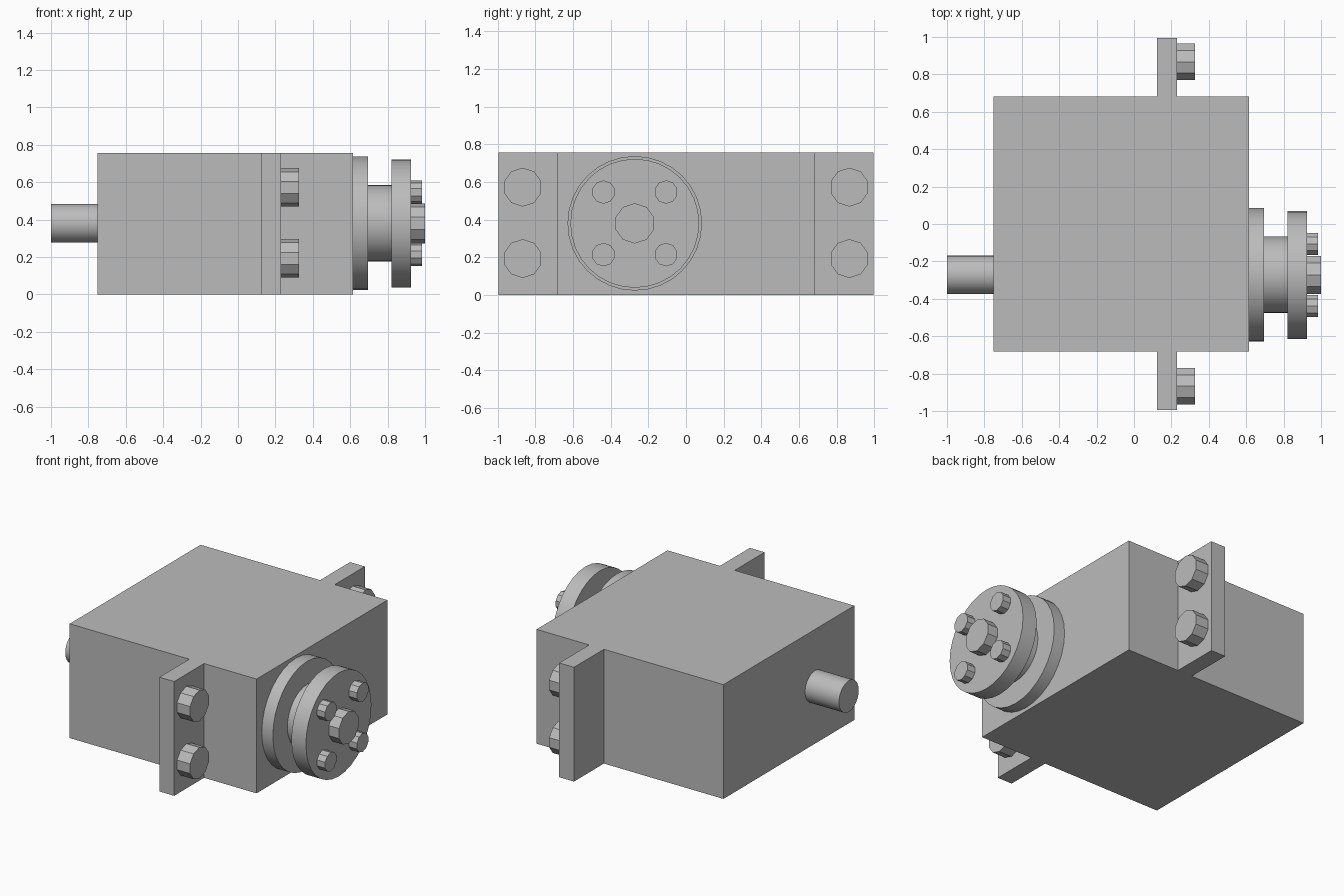
import bpy, bmesh, math
from mathutils import Matrix

cube = bpy.data.objects.get("Cube")
if cube:
    bpy.data.objects.remove(cube)

grey = bpy.data.materials.new("plain grey")
grey.use_nodes = True
tone = (0.5, 0.5, 0.5, 1)
grey.diffuse_color = tone
grey.node_tree.nodes["Principled BSDF"].inputs["Base Color"].default_value = tone

HEIGHT = 0.755
AXIS_Y, AXIS_Z = -0.272, 0.38


def add_object(name, bm):
    bmesh.ops.recalc_face_normals(bm, faces=bm.faces)
    mesh = bpy.data.meshes.new(name)
    bm.to_mesh(mesh)
    bm.free()
    mesh.materials.append(grey)
    obj = bpy.data.objects.new(name, mesh)
    bpy.context.collection.objects.link(obj)
    return obj


def x_cylinder(name, x0, x1, y, z, radius, sides=32, smooth=True):
    """Cylinder along x, with one vertex pointing straight up."""
    bm = bmesh.new()
    bmesh.ops.create_cone(bm, cap_ends=True, segments=sides, radius1=radius,
                          radius2=radius, depth=x1 - x0)
    turn = Matrix.Rotation(math.pi / 2, 4, 'Y')
    lift = Matrix.Translation(((x0 + x1) / 2, y, z))
    # Bring the first vertex onto the vertical axis after the turn
    first = max(bm.verts, key=lambda v: v.co.x)
    spin = Matrix.Rotation(-math.atan2(first.co.y, first.co.x), 4, 'Z')
    bm.transform(lift @ turn @ spin)
    for face in bm.faces:
        face.smooth = smooth and len(face.verts) == 4
    for edge in bm.edges:
        edge.smooth = not any(len(f.verts) > 4 for f in edge.link_faces)
    return add_object(name, bm)


# Case with its two mounting ears, extruded from one outline
BACK, FRONT, SIDE = -0.752, 0.614, 0.683
EAR_BACK, EAR_FRONT, EAR_TIP = 0.122, 0.23, 0.995
half = [(FRONT, SIDE), (EAR_FRONT, SIDE), (EAR_FRONT, EAR_TIP),
        (EAR_BACK, EAR_TIP), (EAR_BACK, SIDE), (BACK, SIDE)]
outline = half + [(x, -y) for x, y in reversed(half)]
bm = bmesh.new()
base = bm.faces.new([bm.verts.new((x, y, 0)) for x, y in outline])
top = bmesh.ops.extrude_face_region(bm, geom=[base])["geom"]
bmesh.ops.translate(bm, vec=(0, 0, HEIGHT),
                    verts=[g for g in top if isinstance(g, bmesh.types.BMVert)])
add_object("case_with_ears", bm)

# Mounting bolts on the ears
for side, y in (("left", 0.867), ("right", -0.867)):
    for level, z in (("upper", 0.572), ("lower", 0.193)):
        x_cylinder(f"{side}_{level}_ear_bolt", EAR_FRONT, 0.325, y, z, 0.103, 10, False)

# Rear pin and the stepped output spool
x_cylinder("rear_pin", -1.0, BACK, AXIS_Y, AXIS_Z, 0.103)
x_cylinder("inner_disc", FRONT, 0.695, AXIS_Y, AXIS_Z, 0.357)
x_cylinder("spool_neck", 0.695, 0.82, AXIS_Y, AXIS_Z, 0.205)
x_cylinder("outer_disc", 0.82, 0.926, AXIS_Y, AXIS_Z, 0.342)

# Bolts on the outer disc
x_cylinder("centre_bolt", 0.926, 1.0, AXIS_Y, AXIS_Z, 0.107, 10, False)
for i in range(4):
    angle = math.pi / 4 + i * math.pi / 2
    x_cylinder(f"disc_bolt_{i + 1}", 0.926, 0.985,
               AXIS_Y + 0.235 * math.cos(angle),
               AXIS_Z + 0.235 * math.sin(angle), 0.062, 10, False)
